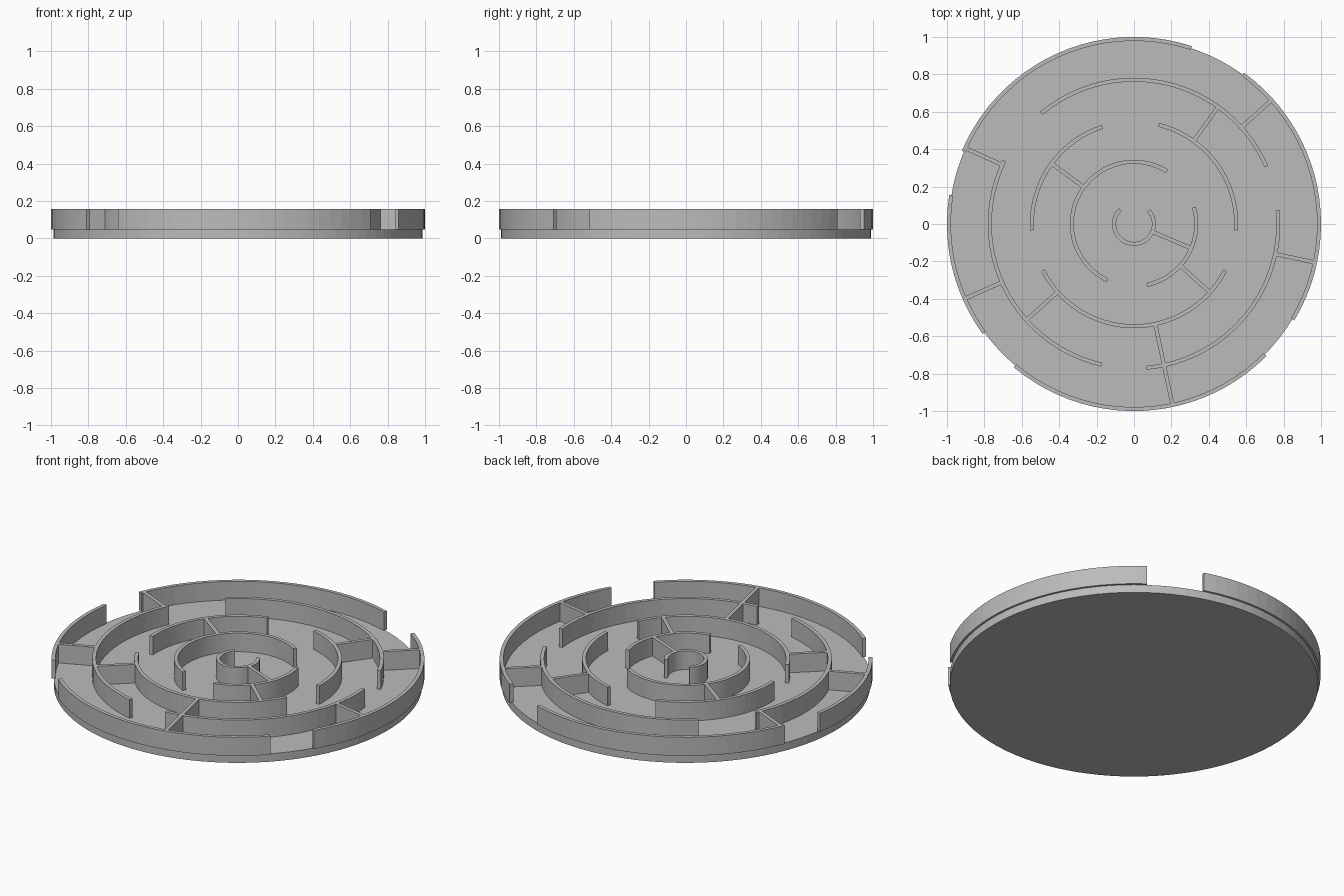
import bpy
import bmesh
from math import radians, cos, sin, ceil

if "Cube" in bpy.data.objects:
    bpy.data.objects.remove(bpy.data.objects["Cube"], do_unlink=True)

FLOOR, TOP, WALL = 0.047, 0.157, 0.021

grey = bpy.data.materials.new("plain grey")
grey.use_nodes = True
grey.diffuse_color = (0.5, 0.5, 0.5, 1)
grey.node_tree.nodes["Principled BSDF"].inputs["Base Color"].default_value = (0.5, 0.5, 0.5, 1)


def finish(name, bm):
    bmesh.ops.recalc_face_normals(bm, faces=bm.faces)
    mesh = bpy.data.meshes.new(name)
    bm.to_mesh(mesh)
    bm.free()
    mesh.materials.append(grey)
    obj = bpy.data.objects.new(name, mesh)
    bpy.context.collection.objects.link(obj)


def arc_wall(name, outer, start, end):
    """Upright curved wall swept between two angles in degrees."""
    bm = bmesh.new()
    inner = outer - WALL
    section = [(inner, FLOOR), (outer, FLOOR), (outer, TOP), (inner, TOP)]
    steps = ceil((end - start) / 4)
    rings = []
    for i in range(steps + 1):
        a = radians(start + (end - start) * i / steps)
        rings.append([bm.verts.new((r * cos(a), r * sin(a), z)) for r, z in section])
    for p, q in zip(rings, rings[1:]):
        for k in range(4):
            j = (k + 1) % 4
            bm.faces.new((p[k], p[j], q[j], q[k]))
    bm.faces.new(rings[0])
    bm.faces.new(rings[-1])
    finish(name, bm)


def spoke_wall(name, angle, inner, outer):
    """Straight radial wall joining two rings."""
    bm = bmesh.new()
    a = radians(angle)
    c, s, h = cos(a), sin(a), WALL / 2
    corners = [(inner, -h), (outer, -h), (outer, h), (inner, h)]
    low, high = [[bm.verts.new((r * c - t * s, r * s + t * c, z)) for r, t in corners]
                 for z in (FLOOR, TOP)]
    bm.faces.new(low)
    bm.faces.new(high)
    for k in range(4):
        j = (k + 1) % 4
        bm.faces.new((low[k], low[j], high[j], high[k]))
    finish(name, bm)


# Round base plate
bm = bmesh.new()
bmesh.ops.create_cone(bm, cap_ends=True, segments=90, radius1=0.988, radius2=0.988, depth=FLOOR)
bmesh.ops.translate(bm, verts=bm.verts, vec=(0, 0, FLOOR / 2))
finish("base_plate", bm)

# Concentric walls with gaps: outer radius, then start and end angles
rings = {
    "rim_wall": (1.0, [(72, 157), (171, 216), (230, 315), (329, 414)]),
    "outer_wall": (0.782, [(23.5, 130), (154, 257), (275, 365.5)]),
    "middle_wall": (0.557, [(-3.5, 76), (108, 183.5), (207, 333)]),
    "inner_wall": (0.343, [(58, 245), (282, 375.5)]),
    "centre_wall": (0.117, [(134, 402)]),
}
for name, (radius, arcs) in rings.items():
    for n, (start, end) in enumerate(arcs, 1):
        arc_wall(f"{name}_{n}", radius, start, end)

# Radial dividers: angle, inner and outer radius
spokes = [(42, 0.77, 0.985), (155.8, 0.77, 0.985), (203.8, 0.77, 0.985), (348, 0.77, 0.985),
          (282, 0.55, 0.985), (54.3, 0.55, 0.77), (221.7, 0.55, 0.77),
          (143.7, 0.335, 0.54), (318, 0.335, 0.54), (337, 0.11, 0.33)]
for n, spoke in enumerate(spokes, 1):
    spoke_wall(f"divider_{n}", *spoke)
